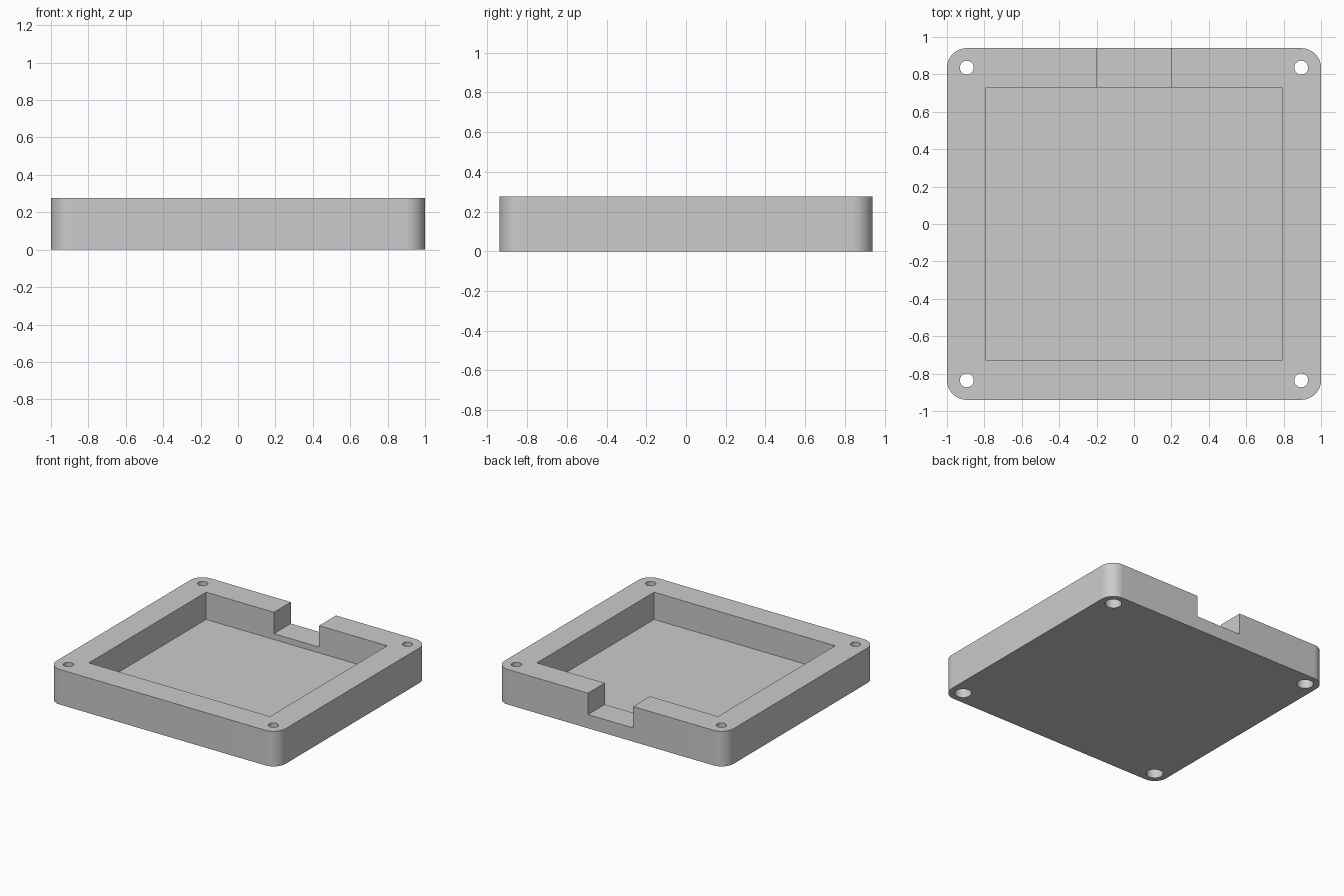
import bpy, bmesh, math

if "Cube" in bpy.data.objects:
    bpy.data.objects.remove(bpy.data.objects["Cube"], do_unlink=True)

HALF_X, HALF_Y, HEIGHT = 1.0, 0.94, 0.277
CORNER = 0.105
FLOOR, NOTCH_FLOOR = 0.062, 0.108
HOLE_X, HOLE_Y = 0.894, 0.836

# Single plain grey
grey = bpy.data.materials.new("plain_grey")
grey.use_nodes = True
colour = (0.6, 0.6, 0.6, 1)
grey.diffuse_color = colour
grey.node_tree.nodes["Principled BSDF"].inputs["Base Color"].default_value = colour


def prism(name, outline, z0, z1):
    """Extrude a flat outline from z0 up to z1."""
    bm = bmesh.new()
    base = bm.faces.new([bm.verts.new((x, y, z0)) for x, y in outline])
    top = bmesh.ops.extrude_face_region(bm, geom=[base])["geom"]
    verts = [v for v in top if isinstance(v, bmesh.types.BMVert)]
    bmesh.ops.translate(bm, verts=verts, vec=(0, 0, z1 - z0))
    bmesh.ops.recalc_face_normals(bm, faces=bm.faces)
    mesh = bpy.data.meshes.new(name)
    bm.to_mesh(mesh)
    bm.free()
    mesh.materials.append(grey)
    obj = bpy.data.objects.new(name, mesh)
    bpy.context.collection.objects.link(obj)
    return obj


def arc(cx, cy, r, start, sweep, steps):
    angles = [start + sweep * i / steps for i in range(steps + 1)]
    return [(cx + r * math.cos(a), cy + r * math.sin(a)) for a in angles]


def circle(cx, cy, r):
    return arc(cx, cy, r, 0, math.tau, 40)[:-1]


def rectangle(x0, x1, y0, y1):
    return [(x0, y0), (x1, y0), (x1, y1), (x0, y1)]


# Tray body with rounded vertical corners
outline = []
for i, (sx, sy) in enumerate([(1, 1), (-1, 1), (-1, -1), (1, -1)]):
    outline += arc(sx * (HALF_X - CORNER), sy * (HALF_Y - CORNER), CORNER,
                   i * math.pi / 2, math.pi / 2, 16)
tray = prism("tray", outline, 0, HEIGHT)

# Pocket and the cable notch through the back wall
cutters = [
    prism("pocket_cutter", rectangle(-0.79, 0.79, -0.73, 0.73), FLOOR, 0.5),
    prism("notch_cutter", rectangle(-0.197, 0.197, 0.5, 1.2), NOTCH_FLOOR, 0.6),
]

# Screw holes, each with a wider recess underneath
for x in (-HOLE_X, HOLE_X):
    for y in (-HOLE_Y, HOLE_Y):
        cutters.append(prism("screw_hole_cutter", circle(x, y, 0.037), -0.2, 0.5))
        cutters.append(prism("screw_recess_cutter", circle(x, y, 0.06), -0.1, 0.1))

bpy.ops.object.select_all(action="DESELECT")
bpy.context.view_layer.objects.active = tray
tray.select_set(True)
for cutter in cutters:
    cutter.hide_render = True
    mod = tray.modifiers.new("cut", "BOOLEAN")
    mod.operation = "DIFFERENCE"
    mod.solver = "EXACT"
    mod.object = cutter
    bpy.ops.object.modifier_apply(modifier=mod.name)
    bpy.data.objects.remove(cutter, do_unlink=True)

bpy.ops.object.shade_smooth_by_angle(angle=math.radians(30))
